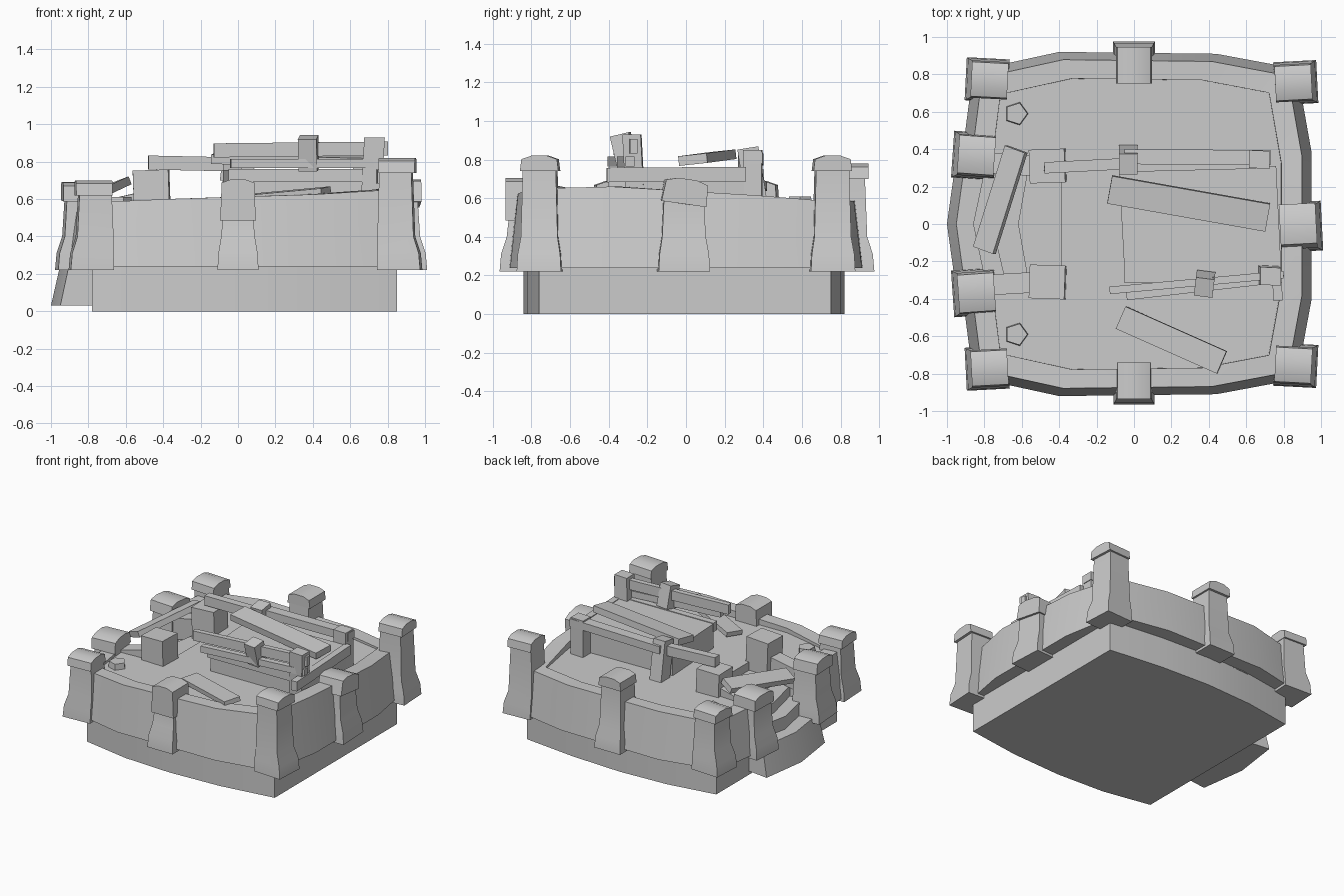
import bpy, bmesh
from math import radians, pi
from mathutils import Vector, Matrix, Euler

if "Cube" in bpy.data.objects:
    bpy.data.objects.remove(bpy.data.objects["Cube"])


def finish(name, bm):
    bmesh.ops.recalc_face_normals(bm, faces=bm.faces)
    me = bpy.data.meshes.new(name)
    bm.to_mesh(me)
    bm.free()
    me.shade_smooth()
    me.set_sharp_from_angle(angle=radians(28))
    ob = bpy.data.objects.new(name, me)
    bpy.context.collection.objects.link(ob)
    return ob


def loft(name, rings, closed=False):
    """Skin matching rings; cap the ends, or close the loop."""
    bm = bmesh.new()
    vs = [[bm.verts.new(p) for p in r] for r in rings]
    n = len(vs[0])
    for k in range(len(vs) if closed else len(vs) - 1):
        a, b = vs[k], vs[(k + 1) % len(vs)]
        for i in range(n):
            j = (i + 1) % n
            bm.faces.new((a[i], a[j], b[j], b[i]))
    if not closed:
        bm.faces.new(vs[0])
        bm.faces.new(vs[-1])
    return finish(name, bm)


def prism(name, pts, z0, z1, top_scale=1.0):
    return loft(name, [[(x, y, z0) for x, y in pts],
                       [(x * top_scale, y * top_scale, z1) for x, y in pts]])


def box(name, centre, size, rot=(0, 0, 0)):
    bm = bmesh.new()
    m = Matrix.Translation(centre) @ Euler([radians(r) for r in rot]).to_matrix().to_4x4()
    bmesh.ops.create_cube(bm, size=1, matrix=m @ Matrix.Diagonal((*size, 1)))
    return finish(name, bm)


def beam(name, a, b, width, height, roll=0):
    a, b = Vector(a), Vector(b)
    d = (b - a).normalized()
    side = Vector((0, 0, 1)).cross(d).normalized()
    side = Matrix.Rotation(radians(roll), 3, d) @ side
    up = d.cross(side)
    return loft(name, [[p + side * s * width / 2 + up * t * height / 2
                        for s, t in ((-1, -1), (1, -1), (1, 1), (-1, 1))] for p in (a, b)])


def pillar(name, x, y, ang, top, cap=0.08, lean=0, w=0.1, out=0.03):
    """Flared foot, shaft and domed cap; ang points outward, lean tips the cap sideways."""
    c = top - cap
    secs = [(0.22, 0.1, 0.1 + out, w + 0.015), (0.31, 0.1, 0.1 + out - 0.008, w + 0.01),
            (0.40, 0.1, 0.093, w - 0.005), (c + 0.03, 0.09, 0.08, w - 0.015)]
    foot = loft(name, [[(-i, -t, z), (o, -t, z), (o, t, z), (-i, t, z)] for z, i, o, t in secs])
    prof = [(-w, c), (w, c), (w * 0.92, top - 0.018), (w * 0.4, top), (-w * 0.4, top), (-w * 0.92, top - 0.018)]
    head = loft(name + "_cap", [[(u, t, z) for t, z in prof] for u in (-0.095, 0.1)])
    head.data.transform(Matrix.Translation((0, 0, c)) @ Matrix.Rotation(radians(lean), 4, 'X')
                        @ Matrix.Translation((0, 0, -c)))
    m = Matrix.Translation((x, y, 0)) @ Matrix.Rotation(radians(ang), 4, 'Z')
    for ob in (foot, head):
        ob.data.transform(m)


# plinth with bowed front and back
south = [(-0.78, -0.75), (-0.4, -0.82), (0, -0.84), (0.42, -0.82), (0.85, -0.76)]
north = [(0.85, 0.75), (0.42, 0.8), (0, 0.82), (-0.4, 0.8), (-0.78, 0.74)]
prism("plinth", south + north, 0, 0.24)

# battered outer wall, open on the entrance side
wall = [(-0.92, -0.36, 0.59), (-0.86, -0.82, 0.58), (-0.4, -0.92, 0.6), (0.44, -0.91, 0.625),
        (0.87, -0.83, 0.65), (0.95, -0.4, 0.66), (0.95, 0.38, 0.615), (0.87, 0.83, 0.58),
        (0.44, 0.91, 0.585), (-0.4, 0.92, 0.595), (-0.86, 0.82, 0.58), (-0.92, 0.36, 0.59)]
loft("outer_wall", [[(x, y, 0.24), (x * 0.945, y * 0.955, z), (x * 0.83, y * 0.845, z),
                     (x * 0.82, y * 0.84, 0.24)] for x, y, z in wall])

# raised floor with a notch for the stair
floor = [(x * 0.86, y * 0.88) for x, y, z in wall]
floor += [(-0.76, 0.3), (-0.39, 0.28), (-0.39, -0.28), (-0.76, -0.3)]
prism("floor", floor, 0.235, 0.565)

# curved entrance steps
for i, (mid, end, half, z0, z1) in enumerate([(-1.0, -0.95, 0.36, 0.03, 0.25), (-0.86, -0.79, 0.33, 0.2, 0.35),
                                              (-0.76, -0.69, 0.3, 0.2, 0.43), (-0.62, -0.57, 0.28, 0.2, 0.5)]):
    pts = [(mid, 0), (end, half), (-0.38, half * 0.8), (-0.38, -half * 0.8), (end, -half)]
    prism("entrance_step_%d" % i, pts, z0, z1, 0.95 if i == 0 else 1.0)

# stair cheeks, newel blocks and five-sided stumps
for s, zt in ((-1, 0.755), (1, 0.745)):
    beam("stair_cheek", (-0.85, s * 0.33, 0.48), (-0.5, s * 0.31, 0.56), 0.11, 0.16)
    box("newel_block", (-0.46, s * 0.31, zt - 0.15), (0.19, 0.18, 0.3), (0, -2, 2 * s))
    bm = bmesh.new()
    bmesh.ops.create_cone(bm, cap_ends=True, segments=5, radius1=0.066, radius2=0.06, depth=0.06,
                          matrix=Matrix.Translation((-0.63, s * 0.59, 0.58)) @ Matrix.Rotation(-pi / 2, 4, 'Z'))
    finish("stump", bm)

# pillars round the wall
for s in (-1, 1):
    pillar("right_corner_pillar", 0.85, s * 0.755, 3 * s, 0.82, w=0.1, out=0.03)
    pillar("left_corner_pillar", -0.77, s * 0.77, 180 - 3 * s, 0.70, w=0.1)
    pillar("gate_pillar", -0.84, s * 0.365, 180 - 4 * s, 0.69, w=0.11, cap=0.1, lean=2 * s)
pillar("front_pillar", 0, -0.835, -90, 0.705, cap=0.22, w=0.095)
pillar("back_pillar", 0, 0.845, 90, 0.78, w=0.097)
pillar("right_pillar", 0.875, -0.015, 3, 0.70, cap=0.13, lean=-8, w=0.118)

# collapsed hut platform and its edge rails
prism("hut_platform", [(-0.05, -0.27), (0.77, -0.26), (0.73, 0.3), (-0.08, 0.28)], 0.55, 0.755)
beam("front_sill", (-0.04, -0.385, 0.79), (0.79, -0.29, 0.79), 0.045, 0.05)
beam("right_sill", (0.77, -0.41, 0.72), (0.735, 0.31, 0.725), 0.05, 0.075)
beam("front_lower_rail", (-0.05, -0.29, 0.725), (0.78, -0.28, 0.725), 0.05, 0.07)

# leaning posts
for a, b, w in [((-0.03, -0.3, 0.55), (-0.03, -0.3, 0.775), 0.11), ((0.38, -0.3, 0.76), (0.375, -0.34, 0.93), 0.1),
                ((-0.03, 0.37, 0.55), (-0.03, 0.32, 0.86), 0.11)]:
    beam("hut_post", a, b, 0.1, w)
for a, b in [((0.71, -0.26, 0.55), (0.73, -0.28, 0.93)), ((0.67, 0.345, 0.55), (0.67, 0.345, 0.85))]:
    loft("hut_corner_post", [[(p[0] + dx, p[1] + dy, p[2]) for dx, dy in
                              ((-0.055, -0.045), (0.055, -0.05), (0.055, 0.045), (-0.055, 0.05))] for p in (a, b)])

# rails across the posts
beam("front_rail", (-0.13, -0.355, 0.86), (0.8, -0.27, 0.87), 0.04, 0.075)
beam("back_rail_left", (-0.48, 0.3, 0.795), (0, 0.325, 0.785), 0.06, 0.075)
beam("back_rail_right", (-0.05, 0.36, 0.8), (0.73, 0.355, 0.81), 0.08, 0.06)

# fallen planks
beam("fallen_plank_roof", (-0.13, 0.185, 0.82), (0.715, 0.035, 0.8), 0.15, 0.05, 6)
beam("fallen_plank_front", (-0.07, -0.5, 0.595), (0.47, -0.74, 0.645), 0.13, 0.035, 5)
beam("fallen_plank_gate", (-0.63, 0.4, 0.68), (-0.8, -0.14, 0.6), 0.12, 0.045, 20)
